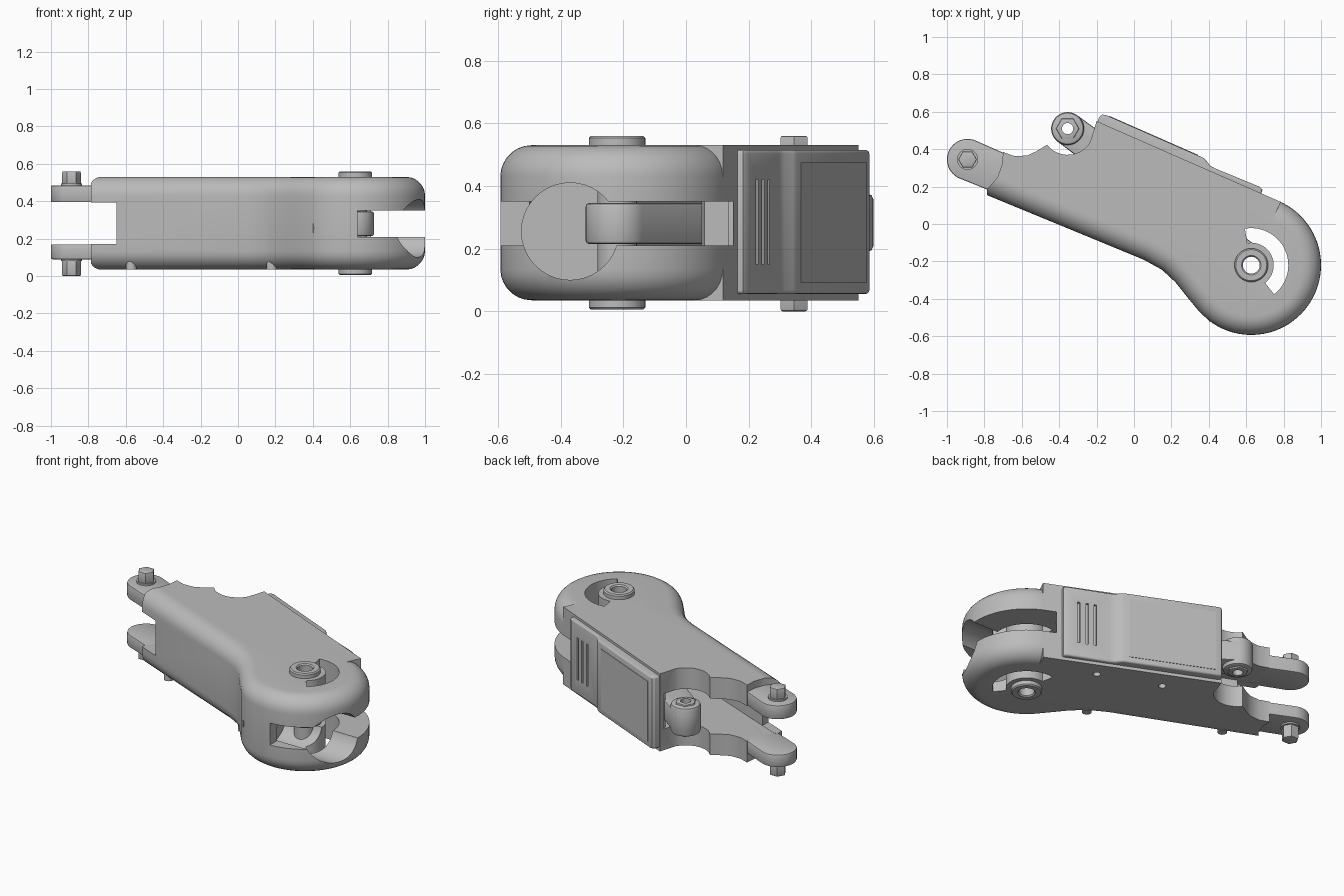
import bpy, bmesh
from math import sin, cos, radians, atan2, hypot
from mathutils import Matrix

cube = bpy.data.objects.get("Cube")
if cube:
    bpy.data.objects.remove(cube)

grey = bpy.data.materials.new("plain_grey")
grey.use_nodes = True
grey.diffuse_color = (0.5, 0.5, 0.5, 1)
grey.node_tree.nodes["Principled BSDF"].inputs["Base Color"].default_value = (0.5, 0.5, 0.5, 1)

PIVOT, EAR, BOSS = (0.627, -0.22), (-0.89, 0.345), (-0.355, 0.51)


def arc(c, r, a0, a1, n):
    steps = [radians(a0 + (a1 - a0) * i / n) for i in range(n + 1)]
    return [(c[0] + r * cos(a), c[1] + r * sin(a)) for a in steps]


def ring(c, r, n=40):
    return arc(c, r, 0, 360, n)[:-1]


def make(name, bm, matrix=None):
    bmesh.ops.recalc_face_normals(bm, faces=bm.faces)
    me = bpy.data.meshes.new(name)
    bm.to_mesh(me)
    bm.free()
    if matrix:
        me.transform(matrix)
    me.materials.append(grey)
    ob = bpy.data.objects.new(name, me)
    bpy.context.collection.objects.link(ob)
    return ob


def prism(name, pts, z0, z1, bevel=0, segs=3, matrix=None):
    """Extrude an outline upwards, optionally rounding both rims."""
    bm = bmesh.new()
    face = bm.faces.new([bm.verts.new((x, y, z0)) for x, y in pts])
    ext = bmesh.ops.extrude_face_region(bm, geom=[face])
    verts = [g for g in ext["geom"] if isinstance(g, bmesh.types.BMVert)]
    bmesh.ops.translate(bm, verts=verts, vec=(0, 0, z1 - z0))
    bmesh.ops.recalc_face_normals(bm, faces=bm.faces)
    if bevel:
        rims = [e for e in bm.edges if abs(e.verts[0].co.z - e.verts[1].co.z) < 1e-5]
        bmesh.ops.bevel(bm, geom=rims, offset=bevel, segments=segs, profile=0.5, affect='EDGES')
    return make(name, bm, matrix)


def lathe(name, c, profile):
    """Revolve a closed radius/height loop about a vertical axis."""
    bm = bmesh.new()
    vs = [bm.verts.new((r, 0, z)) for r, z in profile]
    edges = [bm.edges.new((vs[i], vs[(i + 1) % len(vs)])) for i in range(len(vs))]
    bmesh.ops.spin(bm, geom=vs + edges, cent=(0, 0, 0), axis=(0, 0, 1),
                   angle=radians(360), steps=40, use_merge=True)
    bmesh.ops.remove_doubles(bm, verts=bm.verts, dist=1e-5)
    return make(name, bm, Matrix.Translation((c[0], c[1], 0)))


def box(x0, x1, y0, y1, z0, z1, matrix=None):
    return prism("cutter", [(x0, y0), (x1, y0), (x1, y1), (x0, y1)], z0, z1, matrix=matrix)


def combine(ob, others, op='DIFFERENCE'):
    """Apply booleans and drop the helpers."""
    for other in others:
        other.hide_render = True
        mod = ob.modifiers.new("bool", 'BOOLEAN')
        mod.operation, mod.solver, mod.object = op, 'EXACT', other
        bpy.context.view_layer.update()
        me = bpy.data.meshes.new_from_object(
            ob.evaluated_get(bpy.context.evaluated_depsgraph_get()))
        ob.modifiers.clear()
        ob.data = me
        bpy.data.objects.remove(other)


def hull(c0, r0, c1, r1):
    """Outline of a link between two round ends."""
    a = atan2(c1[1] - c0[1], c1[0] - c0[0]) * 180 / 3.14159265
    return arc(c0, r0, a + 90, a + 270, 20) + arc(c1, r1, a - 90, a + 90, 20)


# housing: rounded front and end, square-edged back
front = [(-1.2, 0.325), (0.05, -0.19), (0.15, -0.245), (0.22, -0.31), (0.28, -0.385)]
housing = prism("housing", front + arc(PIVOT, 0.373, 222, 63, 1)[:1]
                + arc(PIVOT, 0.373, -132, 63, 44)[1:] + [(-0.9, 0.84)], 0.035, 0.53, 0.1, 7)
block = prism("back_block", [(0.785, 0.118), (0.735, 0.01), (0.3, -0.1), (0.08, -0.06),
                             (-1.1, 0.43), (-0.9, 0.857)], 0.035, 0.53)
combine(housing, [block], 'UNION')

# cut-outs: shaped left end, hollow inside, end fork, pivot window and side hole
left_end = ([(-0.785, 0), (-0.785, 0.185), (-0.73, 0.25), (-0.705, 0.32), (-0.70, 0.385),
             (-0.64, 0.363), (-0.57, 0.366), (-0.52, 0.39)] + arc(BOSS, 0.14, 218, 330, 16)
            + [(-0.2, 0.55), (-0.1, 1.1), (-1.6, 1.1), (-1.6, 0)])
hollow = [(-1.4, 0.465), (0.05, -0.13), (0.25, -0.22), (0.4, -0.2), (0.6, 0.12),
          (-0.2, 0.49), (-0.3, 1.2), (-1.4, 1.2)]
side_hole = prism("cutter", ring((0, 0), 0.155), 0, 0.7, matrix=Matrix.Translation(
    (0.5, -0.37, 0.255)) @ Matrix.Rotation(radians(90), 4, 'Y'))
window = arc(PIVOT, 0.12, -52, 100, 24) + arc(PIVOT, 0.198, 100, -52, 24)
combine(housing, [
    prism("cutter", left_end, -0.1, 0.7),
    prism("cutter", hollow, 0.17, 0.395),
    box(-1.5, -0.65, -0.5, 1, 0.171, 0.394),
    prism("cutter", ring(PIVOT, 0.28), 0.21, 0.35),
    box(0.64, 1.2, -0.8, 0.15, 0.2101, 0.3499),
    prism("cutter", window, -0.1, 0.7),
    prism("cutter", ring(PIVOT, 0.064), -0.1, 0.7),
    side_hole])
combine(housing, [prism("cutter", ring(c, 0.022, 16), 0, 0.08)
                  for c in ((0.42, 0.165), (0.042, 0.303))])

# small posts under the front edge
for i, c in enumerate(((-0.57, 0.115), (0.18, -0.21))):
    prism(f"screw_post_{i + 1}", ring(c, 0.028, 20), 0.036, 0.12)

# stop wall inside the fork
prism("inner_stop", ring((0, 0), 0.15), 0, 0.1, matrix=Matrix.Translation(
    (0.4, -0.37, 0.255)) @ Matrix.Rotation(radians(90), 4, 'Y'))

# fork ears with hex pins, mirrored about mid height
ear = arc(EAR, 0.11, 66, 246, 24) + [(-0.62, 0.118), (-0.6, 0.33), (-0.68, 0.372)]
for side, z0, z1, p0, p1 in (("upper", 0.395, 0.485, 0.48, 0.56), ("lower", 0.09, 0.17, 0, 0.095)):
    prism(side + "_ear", ear, z0, z1, 0.008, 2)
    prism(side + "_pin", ring(EAR, 0.05, 6), p0, p1, 0.007, 2)
    f0, f1 = (0.48, 0.495) if side == "upper" else (0.08, 0.095)
    prism(side + "_pin_flange", ring(EAR, 0.056), f0, f1)

# hollow pivot bolt with a head on each side
lathe("pivot_bolt", PIVOT, [(0.045, 0.012), (0.052, 0.005), (0.083, 0.005), (0.09, 0.012),
                            (0.09, 0.037), (0.063, 0.037), (0.063, 0.528), (0.09, 0.528),
                            (0.09, 0.553), (0.083, 0.56), (0.052, 0.56), (0.045, 0.553)])

# inner lever with its eye and nut
lever = prism("inner_lever", hull(BOSS, 0.088, PIVOT, 0.1), 0.215, 0.345, 0.01, 2)
eye = prism("lever_eye", ring(BOSS, 0.088), 0.19, 0.375, 0.018, 2)
nut = prism("eye_nut", ring(BOSS, 0.062, 6), 0.18, 0.385, 0.006, 2)
combine(lever, [prism("cutter", ring(c, r), 0, 0.6) for c, r in ((BOSS, 0.03), (PIVOT, 0.06))])
for part in (eye, nut):
    combine(part, [prism("cutter", ring(BOSS, 0.03), 0, 0.6)])

# back cover, drawn along the sloping back edge, with grip slots and a thin panel
slope = Matrix.Translation((-0.2, 0.55, 0)) @ Matrix.Rotation(radians(-23.7), 4, 'Z')
cover = prism("back_cover", [(0.005, -0.03), (0.005, 0.03), (0.015, 0.045), (0.035, 0.05),
                             (0.60, 0.05), (0.62, 0.044), (0.65, 0.027), (0.68, 0.023),
                             (0.94, 0.029), (0.96, 0.02), (0.965, -0.03)],
              0.055, 0.515, 0.012, 3, slope)
combine(cover, [box(u, u + 0.016, 0.012, 0.1, 0.15, 0.42, slope) for u in (0.76, 0.81, 0.86)])
prism("cover_panel", [(0.05, 0.045), (0.05, 0.053), (0.57, 0.053), (0.57, 0.045)],
      0.09, 0.475, matrix=slope)

# smooth rounded surfaces, keep edges sharp
bpy.ops.object.select_all(action='DESELECT')
for ob in bpy.context.collection.objects:
    if ob.type == 'MESH' and ob.data.materials and ob.data.materials[0] == grey:
        ob.select_set(True)
        bpy.context.view_layer.objects.active = ob
bpy.ops.object.shade_smooth_by_angle(angle=radians(32))
